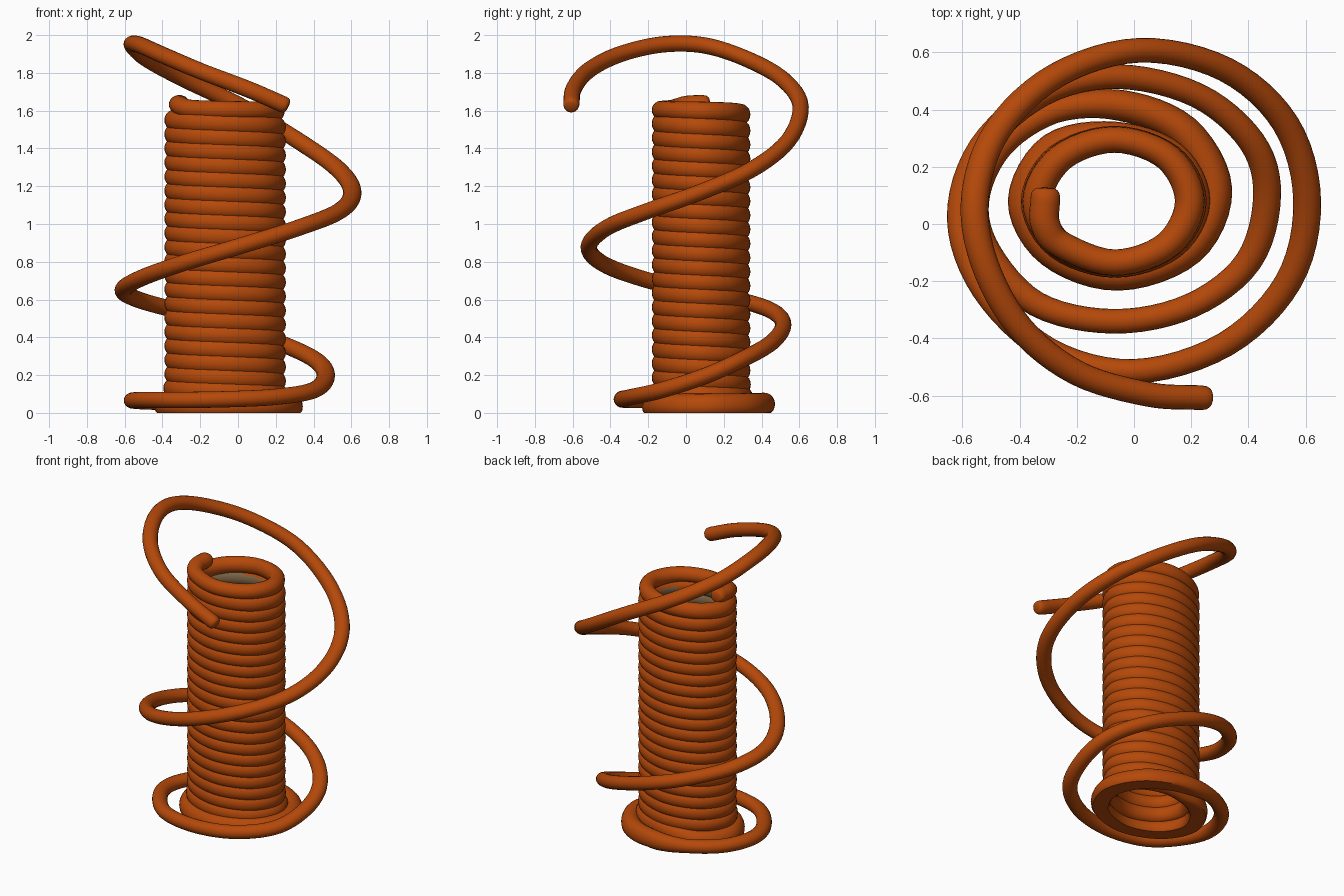
import bpy, bmesh, math
from mathutils import Vector

if "Cube" in bpy.data.objects:
    bpy.data.objects.remove(bpy.data.objects["Cube"])

X_STRETCH = 1.13          # rope section is slightly wider along x
SIDES = 20
SUB = 6                   # samples between path points

# Loose end: free tip at the top, winding down around the core to the base ring
loose = [
    (0.235, -0.607, 1.635), (0.05, -0.595, 1.715), (-0.2, -0.52, 1.81), (-0.4, -0.36, 1.895),
    (-0.525, -0.13, 1.95), (-0.555, 0.1, 1.945), (-0.475, 0.33, 1.87), (-0.27, 0.52, 1.76),
    (0.02, 0.607, 1.62), (0.32, 0.54, 1.44), (0.53, 0.35, 1.29), (0.605, 0.08, 1.17),
    (0.54, -0.2, 1.07), (0.32, -0.42, 0.98), (0.0, -0.515, 0.88), (-0.3, -0.44, 0.79),
    (-0.52, -0.23, 0.71), (-0.605, 0.02, 0.65), (-0.53, 0.27, 0.6), (-0.32, 0.455, 0.54),
    (-0.06, 0.515, 0.465), (0.22, 0.45, 0.37), (0.41, 0.29, 0.28), (0.465, 0.1, 0.195),
    (0.40, -0.13, 0.12), (0.20, -0.285, 0.085), (-0.07, -0.34, 0.072), (-0.34, -0.28, 0.068),
    (-0.51, -0.1, 0.068), (-0.555, 0.08, 0.065), (-0.47, 0.27, 0.06), (-0.28, 0.395, 0.055),
]
# Tall base ring lying on the ground
base = [
    (-0.05, 0.415, 0.045), (0.17, 0.325, 0.035), (0.28, 0.12, 0.033), (0.19, -0.09, 0.033),
    (-0.055, -0.18, 0.033), (-0.285, -0.1, 0.033), (-0.38, 0.08, 0.033), (-0.28, 0.265, 0.04),
]
base_r = [0.054, 0.057, 0.056, 0.054, 0.053, 0.053, 0.054, 0.054]
# Tight core: oval helix climbing clockwise
CX, CY, RX, RY = -0.068, 0.08, 0.27, 0.215
STEPS = 6 + 8 * 19
core = []
for i in range(STEPS + 1):
    a = math.radians(90 - 45 * i)
    flare = 1 + 0.05 * max(0, 1 - i / 10)
    core.append((CX + RX * flare * math.cos(a), CY + RY * flare * math.sin(a),
                 0.075 + (1.55 - 0.075) * i / STEPS))
core_r = [0.052, 0.05, 0.048] + [0.046] * (len(core) - 3)
# Last turn with the short tip resting on top of the core
top = [(CX + 0.263 * math.cos(math.radians(a)), CY + 0.215 * math.sin(math.radians(a)), z)
       for a, z in ((135, 1.565), (90, 1.58), (45, 1.59), (0, 1.595), (-45, 1.60),
                    (-90, 1.603), (-135, 1.61))]
top += [(-0.31, 0.0, 1.63), (-0.31, 0.09, 1.635)]

pts = [Vector(p) for p in loose + base + core + top]
radii = [0.043] * len(loose) + base_r + core_r + [0.046] * len(top)
# Section is taller in the base and the packed core, so the grooves stay shallow
tall = ([1.0] * len(loose) + [1.15] + [1.25] * 7 + [1.2] * len(core)
        + [1.15] * 4 + [1.05] * 5)


def catmull(p0, p1, p2, p3, t):
    return 0.5 * (2 * p1 + (p2 - p0) * t + (2 * p0 - 5 * p1 + 4 * p2 - p3) * t * t
                  + (3 * p1 - p0 - 3 * p2 + p3) * t ** 3)


# Smooth centre line with a radius and height factor at every sample
line = []
last = len(pts) - 1
for i in range(last):
    p0 = pts[i - 1] if i else 2 * pts[0] - pts[1]
    p3 = pts[i + 2] if i + 2 <= last else 2 * pts[last] - pts[last - 1]
    for s in range(SUB):
        t = s / SUB
        line.append((catmull(p0, pts[i], pts[i + 1], p3, t),
                     radii[i] + (radii[i + 1] - radii[i]) * t,
                     tall[i] + (tall[i + 1] - tall[i]) * t))
line.append((pts[last], radii[last], tall[last]))


# Rounded tips
def tip(p, d, r):
    return [(p + d * r * k, r * f, 1.0) for k, f in ((0.4, 0.95), (0.65, 0.8), (0.78, 0.55))]


d0 = (line[0][0] - line[1][0]).normalized()
d1 = (line[-1][0] - line[-2][0]).normalized()
line = tip(line[0][0], d0, 0.043)[::-1] + line + tip(line[-1][0], d1, 0.046)

# Sweep the section along the centre line
bm = bmesh.new()
rings = []
for i, (p, r, h) in enumerate(line):
    t = (line[min(i + 1, len(line) - 1)][0] - line[max(i - 1, 0)][0]).normalized()
    side = t.cross(Vector((0, 0, 1))).normalized()
    up = side.cross(t)
    ring = []
    for k in range(SIDES):
        a = 2 * math.pi * k / SIDES
        o = (side * math.cos(a) + up * math.sin(a) * h) * r
        ring.append(bm.verts.new((p.x + o.x * X_STRETCH, p.y + o.y, p.z + o.z)))
    rings.append(ring)
for a, b in zip(rings, rings[1:]):
    for k in range(SIDES):
        n = (k + 1) % SIDES
        bm.faces.new((a[k], a[n], b[n], b[k]))
bm.faces.new(rings[0])
bm.faces.new(rings[-1][::-1])

# Flatten the underside of the base ring on the ground
for v in bm.verts:
    v.co.z = max(v.co.z, 0.0)
bmesh.ops.recalc_face_normals(bm, faces=bm.faces)

# Inner wall of the core is a dull brown near the mouth
for f in bm.faces:
    c = f.calc_center_median()
    inside = ((c.x - CX) / RX) ** 2 + ((c.y - CY) / RY) ** 2 < 0.93
    if inside and 1.2 < c.z < 1.53:
        f.material_index = 1

mesh = bpy.data.meshes.new("coiled_rope")
bm.to_mesh(mesh)
bm.free()
rope = bpy.data.objects.new("coiled_rope", mesh)
bpy.context.collection.objects.link(rope)

for name, col in (("rust_orange", (0.46, 0.066, 0.003, 1)), ("dull_brown", (0.21, 0.13, 0.06, 1))):
    mat = bpy.data.materials.new(name)
    mat.diffuse_color = col
    mat.use_nodes = True
    mat.node_tree.nodes["Principled BSDF"].inputs["Base Color"].default_value = mat.diffuse_color
    mesh.materials.append(mat)

bpy.context.view_layer.objects.active = rope
rope.select_set(True)
bpy.ops.object.shade_smooth_by_angle(angle=math.radians(50))
